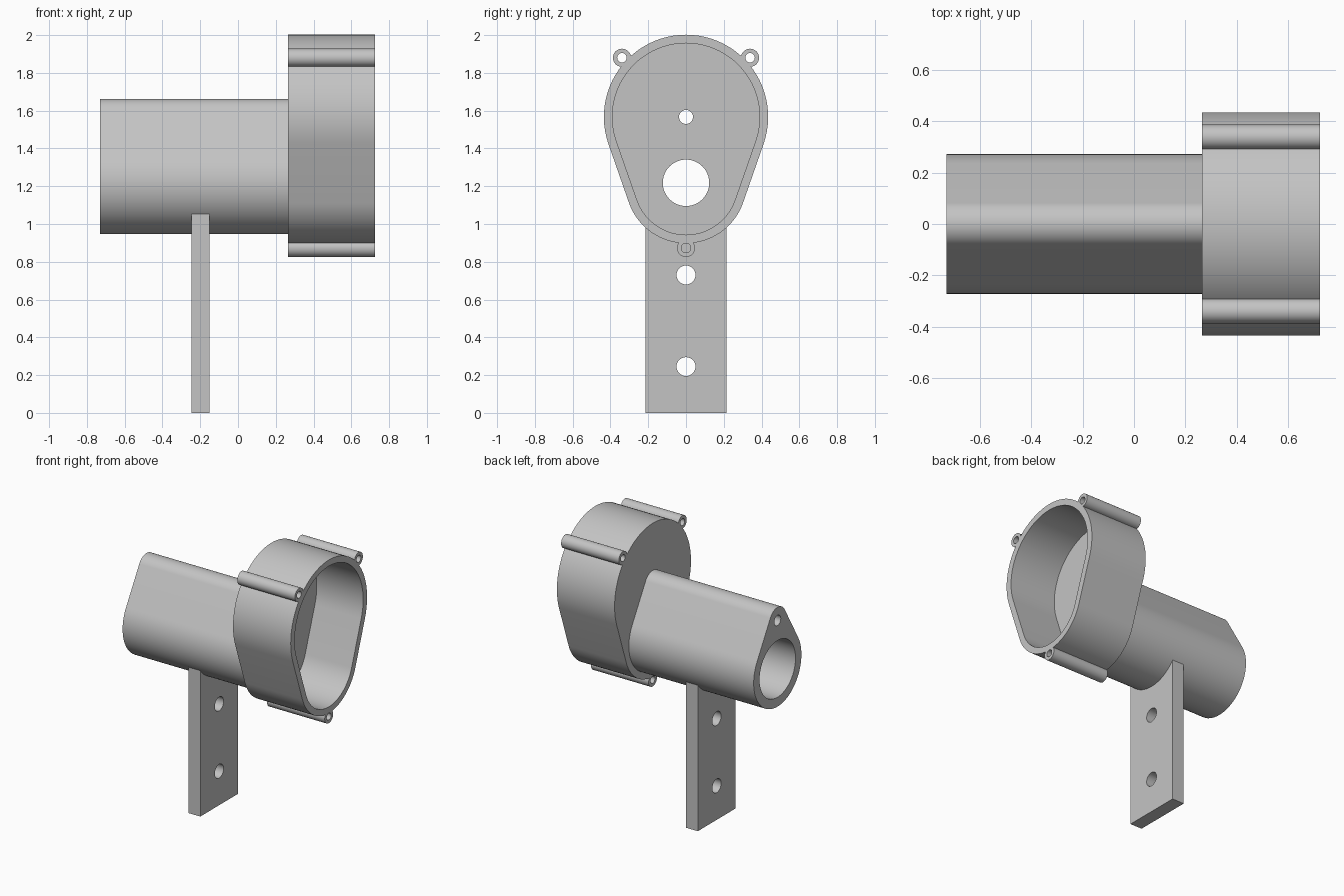
import bpy, bmesh, math

cube = bpy.data.objects.get("Cube")
if cube:
    bpy.data.objects.remove(cube, do_unlink=True)

grey = bpy.data.materials.new("plain grey")
grey.use_nodes = True
colour = (0.55, 0.55, 0.55, 1)
grey.diffuse_color = colour
grey.node_tree.nodes["Principled BSDF"].inputs["Base Color"].default_value = colour

# Key positions shared by several parts
BACK, WALL, RIM = -0.73, 0.265, 0.725
HIGH, LOW = 1.567, 1.218
LOOSE = 0.05


def arc(z, r, start, end, n):
    angles = [start + (end - start) * i / n for i in range(n + 1)]
    return [(r * math.cos(a), z + r * math.sin(a)) for a in angles]


def teardrop(r_high, r_low):
    """Outline around an upper and a lower circle joined by tangents."""
    a = math.asin((r_low - r_high) / (HIGH - LOW))
    return (arc(HIGH, r_high, a, math.pi - a, 48)
            + arc(LOW, r_low, math.pi - a, 2 * math.pi + a, 48))


def circle(y, z, r, n=48):
    return [(y + p, q) for p, q in arc(z, r, 0, 2 * math.pi, n)[:-1]]


def extrude(name, outline, x0, x1):
    """Solid made by pushing a y-z outline along x."""
    bm = bmesh.new()
    face = bm.faces.new([bm.verts.new((x0, y, z)) for y, z in outline])
    side = bmesh.ops.extrude_face_region(bm, geom=[face])
    verts = [v for v in side["geom"] if isinstance(v, bmesh.types.BMVert)]
    bmesh.ops.translate(bm, verts=verts, vec=(x1 - x0, 0, 0))
    bmesh.ops.recalc_face_normals(bm, faces=bm.faces)
    mesh = bpy.data.meshes.new(name)
    bm.to_mesh(mesh)
    bm.free()
    mesh.materials.append(grey)
    obj = bpy.data.objects.new(name, mesh)
    bpy.context.collection.objects.link(obj)
    return obj


def combine(target, other, operation):
    """Apply a boolean and drop the helper solid."""
    mod = target.modifiers.new(operation, 'BOOLEAN')
    mod.operation, mod.object, mod.solver = operation, other, 'EXACT'
    bpy.context.view_layer.objects.active = target
    bpy.ops.object.modifier_apply(modifier=mod.name)
    bpy.data.objects.remove(other, do_unlink=True)


def cut(target, outline, x0, x1):
    combine(target, extrude("cutter", outline, x0, x1), 'DIFFERENCE')


# Open housing with three screw bosses
housing = extrude("housing", teardrop(0.435, 0.32), WALL, RIM)
bosses = [(-0.339, 1.88), (0.339, 1.88), (0, 0.873)]
for y, z in bosses:
    combine(housing, extrude("boss", circle(y, z, 0.048, 32), WALL, RIM), 'UNION')
cut(housing, teardrop(0.39, 0.275), WALL + 0.09, RIM + LOOSE)
for y, z in bosses:
    cut(housing, circle(y, z, 0.025, 24), WALL - LOOSE, RIM + LOOSE)
cut(housing, circle(0, LOW, 0.123), WALL - LOOSE, RIM)
cut(housing, circle(0, HIGH, 0.037, 32), WALL - LOOSE, RIM)

# Barrel with a main bore and a small upper hole
barrel = extrude("barrel", teardrop(0.095, 0.272), BACK, WALL)
cut(barrel, circle(0, LOW, 0.205), BACK - LOOSE, WALL + LOOSE)
cut(barrel, circle(0, HIGH, 0.037, 32), BACK - LOOSE, WALL + LOOSE)

# Mounting post, hollowed at the top to cradle the barrel
post = extrude("mounting_post",
               [(-0.215, 0), (0.215, 0), (0.215, 1.06), (-0.215, 1.06)],
               -0.245, -0.15)
cut(post, circle(0, LOW, 0.268, 96), -0.3, -0.1)
for z in (0.245, 0.73):
    cut(post, circle(0, z, 0.05, 32), -0.3, -0.1)

# Smooth curved walls, crisp edges
bpy.ops.object.select_all(action='DESELECT')
for part in (housing, barrel, post):
    part.select_set(True)
bpy.context.view_layer.objects.active = housing
bpy.ops.object.shade_smooth_by_angle(angle=math.radians(30))
